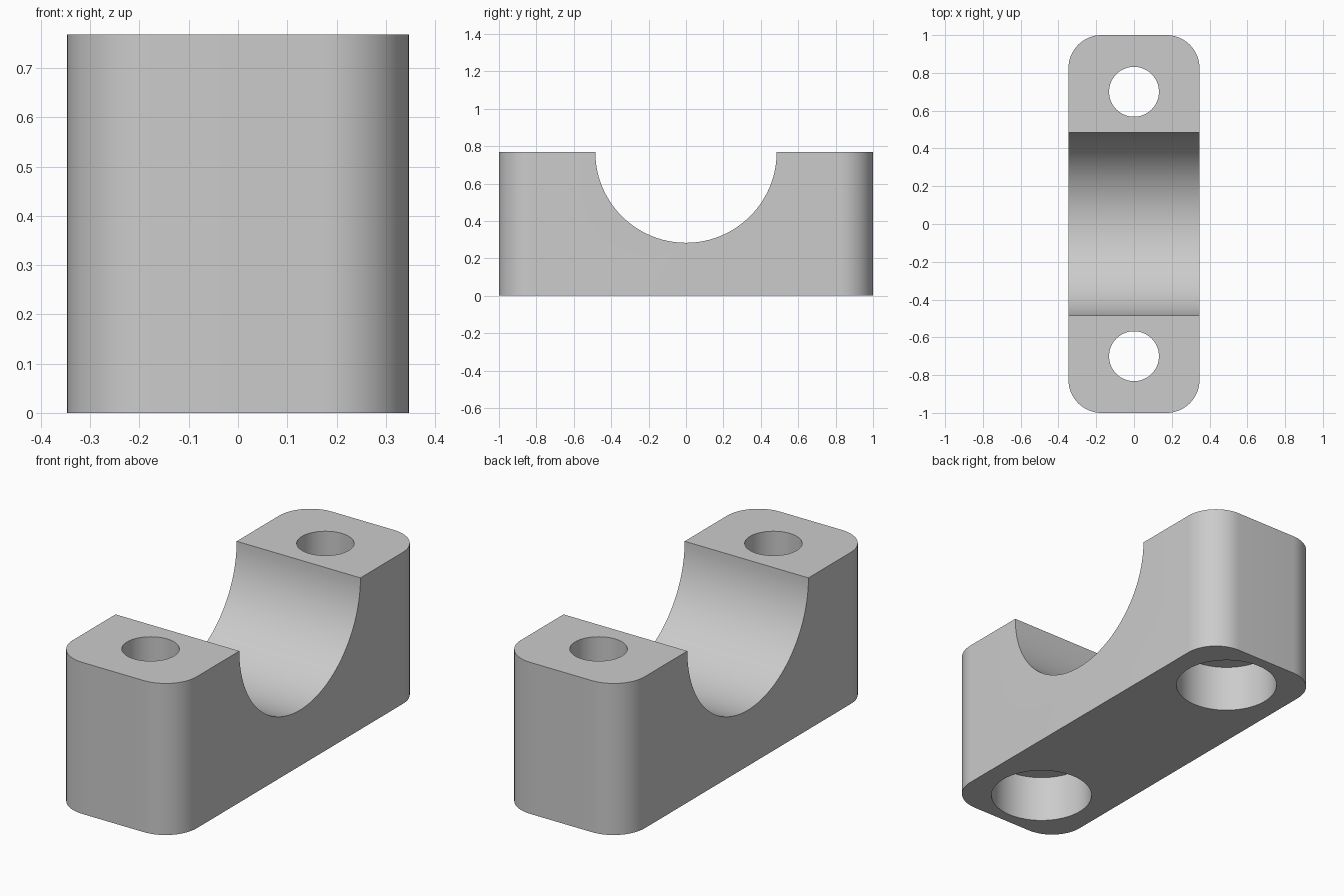
import bpy
import bmesh
from mathutils import Matrix

HALF_W, HEIGHT, CORNER = 0.347, 0.768, 0.175
SADDLE_R = 0.485
HOLE_Y, HOLE_R = 0.70, 0.132
BORE_R, BORE_DEPTH = 0.243, 0.24

cube = bpy.data.objects.get("Cube")
if cube:
    bpy.data.objects.remove(cube, do_unlink=True)

grey = bpy.data.materials.new("plain grey")
grey.use_nodes = True
grey.diffuse_color = (0.6, 0.6, 0.6, 1)
grey.node_tree.nodes["Principled BSDF"].inputs["Base Color"].default_value = (0.6, 0.6, 0.6, 1)


def make_object(name, bm):
    mesh = bpy.data.meshes.new(name)
    bm.to_mesh(mesh)
    bm.free()
    mesh.materials.append(grey)
    obj = bpy.data.objects.new(name, mesh)
    bpy.context.collection.objects.link(obj)
    return obj


def cylinder(name, radius, length, location, axis="Z"):
    bm = bmesh.new()
    turn = Matrix.Rotation(1.5707963, 4, "Y") if axis == "X" else Matrix()
    bmesh.ops.create_cone(bm, cap_ends=True, segments=96, radius1=radius, radius2=radius,
                          depth=length, matrix=Matrix.Translation(location) @ turn)
    obj = make_object(name, bm)
    obj.hide_render = True
    return obj


# Block with rounded vertical corners
bm = bmesh.new()
bmesh.ops.create_cube(bm, size=1)
bmesh.ops.scale(bm, vec=(2 * HALF_W, 2, HEIGHT), verts=bm.verts)
bmesh.ops.translate(bm, vec=(0, 0, HEIGHT / 2), verts=bm.verts)
uprights = [e for e in bm.edges if abs(e.verts[0].co.z - e.verts[1].co.z) > 0.1]
bmesh.ops.bevel(bm, geom=uprights, offset=CORNER, segments=16, profile=0.5, affect="EDGES")
block = make_object("clamp_block", bm)

# Half-round saddle, bolt holes and counterbores from below
cutters = [cylinder("saddle_cutter", SADDLE_R, 2, (0, 0, HEIGHT), "X")]
for side, y in (("front", -HOLE_Y), ("back", HOLE_Y)):
    cutters.append(cylinder(side + "_hole_cutter", HOLE_R, 2, (0, y, HEIGHT / 2)))
    cutters.append(cylinder(side + "_counterbore_cutter", BORE_R, 2 * BORE_DEPTH, (0, y, 0)))

bpy.ops.object.select_all(action="DESELECT")
block.select_set(True)
bpy.context.view_layer.objects.active = block
for cutter in cutters:
    cut = block.modifiers.new(cutter.name, "BOOLEAN")
    cut.operation = "DIFFERENCE"
    cut.solver = "EXACT"
    cut.object = cutter
    bpy.ops.object.modifier_apply(modifier=cut.name)
    bpy.data.objects.remove(cutter, do_unlink=True)

bpy.ops.object.shade_smooth_by_angle(angle=0.52)
